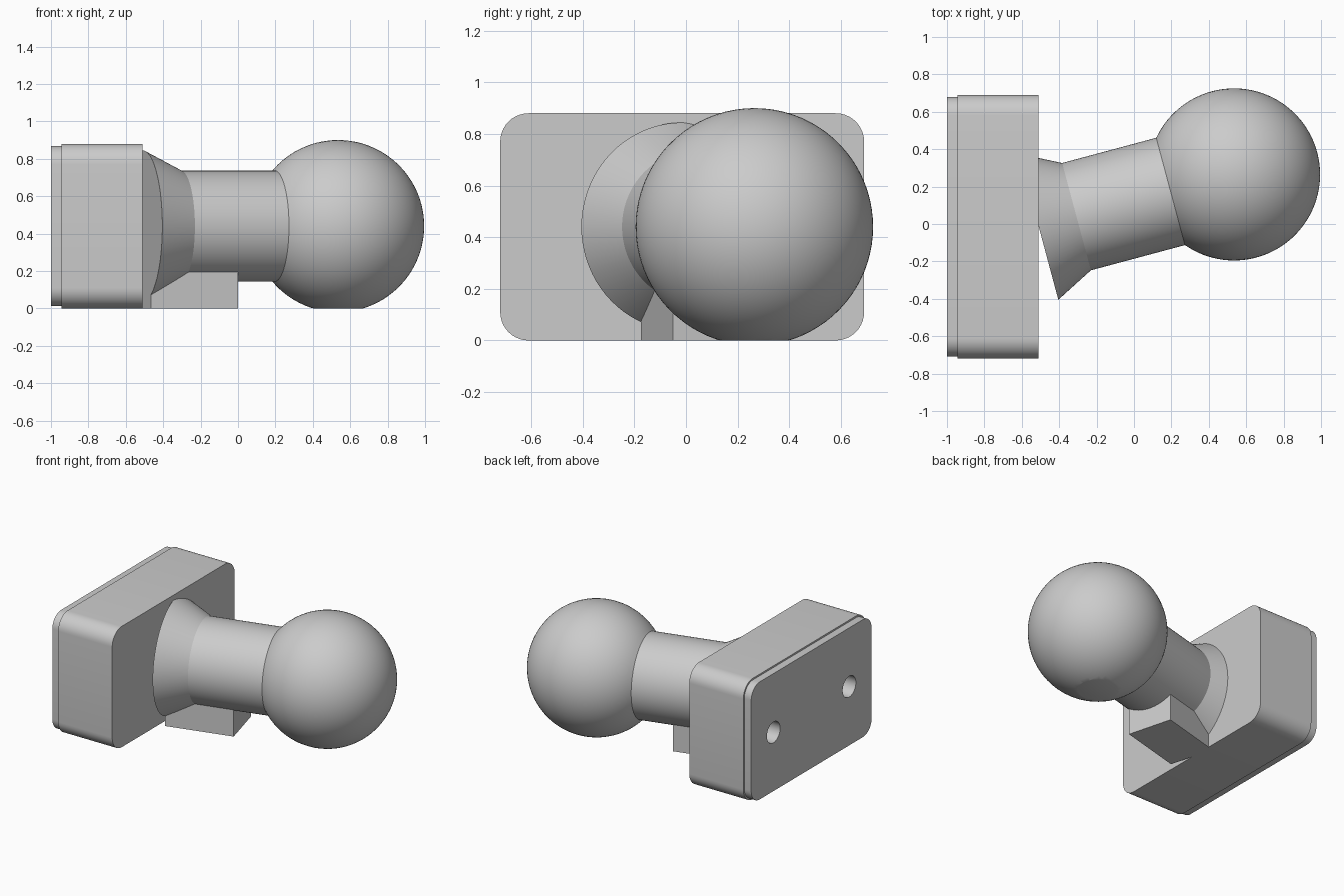
import bpy
import bmesh
from math import sin, cos, pi, radians, sqrt, asin
from mathutils import Matrix, Vector

if "Cube" in bpy.data.objects:
    bpy.data.objects.remove(bpy.data.objects["Cube"])

grey = bpy.data.materials.new("plain grey")
grey.use_nodes = True
grey.diffuse_color = (0.6, 0.6, 0.6, 1)
grey.node_tree.nodes["Principled BSDF"].inputs["Base Color"].default_value = grey.diffuse_color

MID_Z = 0.44
BALL = Vector((0.535, 0.265, MID_Z))
BALL_R, ARM_R, FLARE_R = 0.46, 0.297, 0.404
FLARE_START, FLARE_END = -0.872, -1.081
# Local x runs along the arm, with the ball at the origin
ARM_FRAME = Matrix.Translation(BALL) @ Matrix.Rotation(radians(15), 4, "Z")


def finish(bm, name):
    bmesh.ops.recalc_face_normals(bm, faces=bm.faces)
    mesh = bpy.data.meshes.new(name)
    bm.to_mesh(mesh)
    bm.free()
    mesh.materials.append(grey)
    obj = bpy.data.objects.new(name, mesh)
    bpy.context.collection.objects.link(obj)
    return obj


def activate(obj):
    bpy.ops.object.select_all(action="DESELECT")
    obj.select_set(True)
    bpy.context.view_layer.objects.active = obj


def smooth(obj):
    activate(obj)
    bpy.ops.object.shade_smooth_by_angle(angle=radians(20))


def rounded_loop(bm, x, inset, steps=10):
    """Ring of vertices round a rounded rectangle facing along x."""
    radius = 0.11 - inset
    verts = []
    for i, (sy, sz) in enumerate([(1, 1), (-1, 1), (-1, -1), (1, -1)]):
        for k in range(steps + 1):
            a = (i + k / steps) * pi / 2
            verts.append(bm.verts.new((x, -0.015 + sy * 0.595 + radius * cos(a),
                                       MID_Z + sz * 0.33 + radius * sin(a))))
    return verts


# Mounting plate with a slightly smaller rear lip
bm = bmesh.new()
loops = [rounded_loop(bm, x, inset) for x, inset in
         [(-1, 0.012), (-0.945, 0.012), (-0.945, 0), (-0.51, 0)]]
for a, b in zip(loops, loops[1:]):
    for i in range(len(a)):
        j = (i + 1) % len(a)
        bm.faces.new((a[i], a[j], b[j], b[i]))
bm.faces.new(loops[0])
bm.faces.new(loops[-1])
plate = finish(bm, "mounting_plate")

# Two blind screw holes in the rear
bm = bmesh.new()
for side in (-1, 1):
    place = Matrix.Translation((-0.9, -0.015 + side * 0.436, MID_Z)) @ Matrix.Rotation(pi / 2, 4, "Y")
    bmesh.ops.create_cone(bm, cap_ends=True, segments=40, radius1=0.076,
                          radius2=0.076, depth=0.5, matrix=place)
cutter = finish(bm, "screw_hole_cutter")
cutter.hide_render = True
activate(plate)
cut = plate.modifiers.new("screw_holes", "BOOLEAN")
cut.operation = "DIFFERENCE"
cut.solver = "EXACT"
cut.object = cutter
bpy.ops.object.modifier_apply(modifier=cut.name)
bpy.data.objects.remove(cutter)
smooth(plate)

# Flared arm and ball, turned from one profile
profile = [(FLARE_END, 0), (FLARE_END, FLARE_R), (FLARE_START, ARM_R)]
start = pi - asin(ARM_R / BALL_R)
ARC = 40
profile += [(BALL_R * cos(start * (1 - k / ARC)), BALL_R * sin(start * (1 - k / ARC)))
            for k in range(ARC + 1)]
bm = bmesh.new()
verts = [bm.verts.new((t, 0, r)) for t, r in profile]
edges = [bm.edges.new(pair) for pair in zip(verts, verts[1:])]
bmesh.ops.spin(bm, geom=verts + edges, cent=(0, 0, 0), axis=(1, 0, 0),
               angle=2 * pi, steps=80)
bmesh.ops.remove_doubles(bm, verts=bm.verts, dist=0.0005)
bm.transform(ARM_FRAME)
# Flat foot under the ball
bmesh.ops.bisect_plane(bm, geom=bm.verts[:] + bm.edges[:] + bm.faces[:], dist=0.0001,
                       plane_co=(0, 0, 0), plane_no=(0, 0, 1), clear_inner=True)
bmesh.ops.holes_fill(bm, edges=[e for e in bm.edges if e.is_boundary])
smooth(finish(bm, "ball_and_arm"))

# Support block under the arm
bm = bmesh.new()
bmesh.ops.create_cube(bm, size=1)
front, back, top = -0.598, FLARE_END + 0.001, 0.3
bm.transform(ARM_FRAME @ Matrix.Translation(((front + back) / 2, 0, top / 2 - MID_Z))
             @ Matrix.Diagonal((front - back, 0.332, top, 1)))
finish(bm, "support_block")
